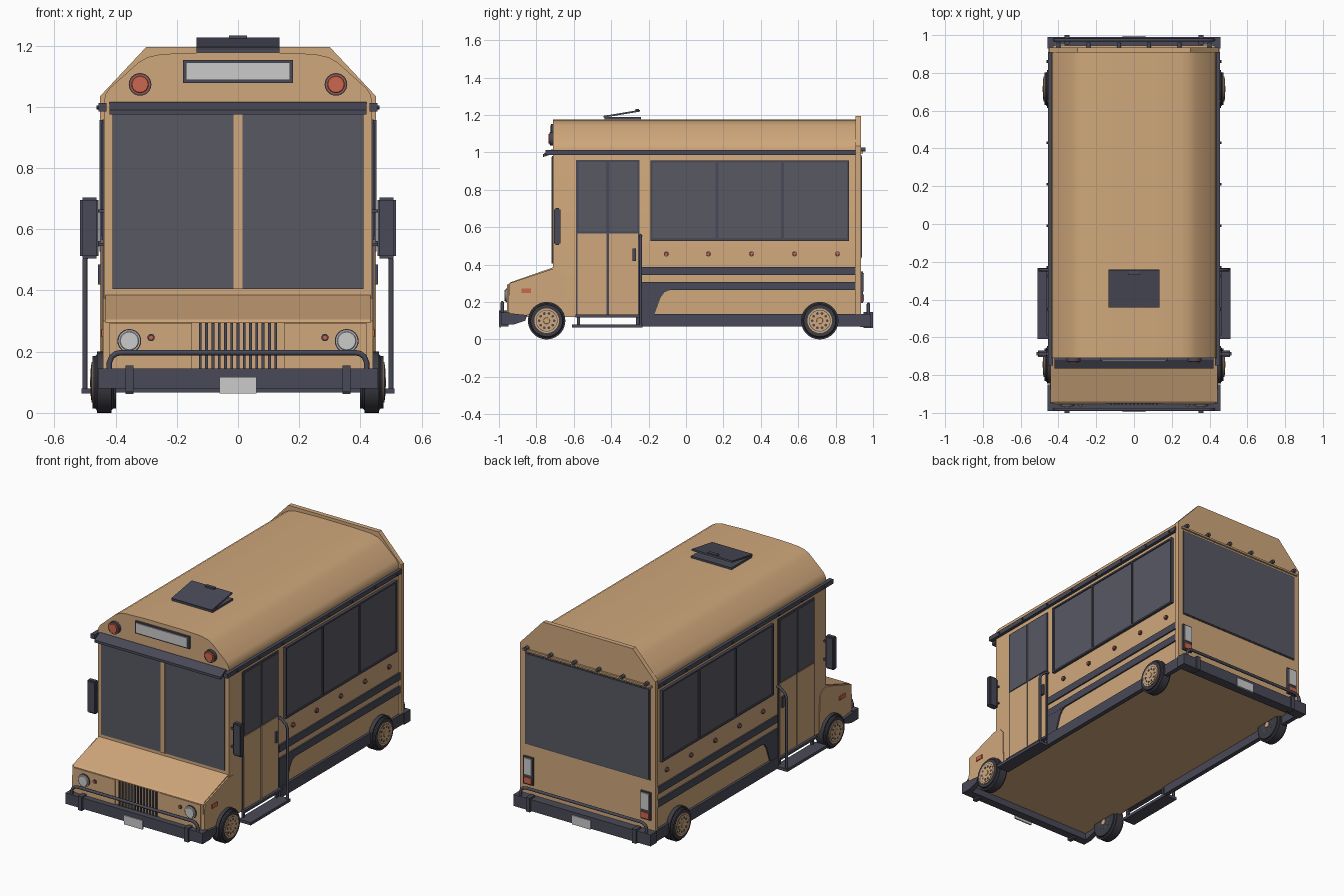
import bpy, bmesh, math
from mathutils import Matrix, Vector

if "Cube" in bpy.data.objects:
    bpy.data.objects.remove(bpy.data.objects["Cube"])


def material(name, rgb):
    m = bpy.data.materials.new(name)
    m.diffuse_color = (*rgb, 1)
    m.use_nodes = True
    m.node_tree.nodes["Principled BSDF"].inputs["Base Color"].default_value = m.diffuse_color
    return m


TAN = material("tan_paint", (0.63, 0.39, 0.20))
GLASS = material("dark_glass", (0.098, 0.098, 0.127))
TRIM = material("dark_trim", (0.068, 0.068, 0.098))
TYRE = material("tyre_rubber", (0.045, 0.045, 0.058))
RED = material("red_lens", (0.60, 0.135, 0.08))
PALE = material("pale_grey", (0.60, 0.60, 0.60))


def finish(name, bm, mat, mirror=False, smooth=False):
    bmesh.ops.recalc_face_normals(bm, faces=bm.faces)
    me = bpy.data.meshes.new(name)
    bm.to_mesh(me)
    bm.free()
    me.materials.append(mat)
    if smooth:
        for p in me.polygons:
            p.use_smooth = True
        me.set_sharp_from_angle(angle=math.radians(35))
    ob = bpy.data.objects.new(name, me)
    bpy.context.collection.objects.link(ob)
    if mirror:
        ob.modifiers.new("mirror", 'MIRROR').use_axis[0] = True
    return ob


def box(name, x, y, z, mat, mirror=False, bevel=0.0):
    bm = bmesh.new()
    bmesh.ops.create_cube(bm, size=1)
    for v in bm.verts:
        v.co = [(a + b) / 2 + c * (b - a) for (a, b), c in zip((x, y, z), v.co)]
    if bevel:
        bmesh.ops.bevel(bm, geom=bm.edges[:], offset=bevel, segments=2, affect='EDGES')
    return finish(name, bm, mat, mirror)


def prism(name, pts, axis, a, b, mat, mirror=False, smooth=False):
    """Extrude a profile along x (points are y,z) or y (points are x,z)."""
    bm = bmesh.new()
    put = (lambda p, d: (d, *p)) if axis == 'x' else (lambda p, d: (p[0], d, p[1]))
    face = bm.faces.new([bm.verts.new(put(p, a)) for p in pts])
    ext = bmesh.ops.extrude_face_region(bm, geom=[face])
    shift = Vector((b - a, 0, 0)) if axis == 'x' else Vector((0, b - a, 0))
    bmesh.ops.translate(bm, vec=shift, verts=[v for v in ext['geom'] if isinstance(v, bmesh.types.BMVert)])
    return finish(name, bm, mat, mirror, smooth)


def disc(name, centre, axis, r, depth, mat, mirror=False, seg=24, bevel=0.0):
    rot = Matrix.Rotation(math.pi / 2, 4, 'Y' if axis == 'x' else 'X')
    bm = bmesh.new()
    bmesh.ops.create_cone(bm, cap_ends=True, segments=seg, radius1=r, radius2=r, depth=depth)
    if bevel:
        rims = [e for e in bm.edges if abs(e.verts[0].co.z - e.verts[1].co.z) < 1e-5]
        bmesh.ops.bevel(bm, geom=rims, offset=bevel, segments=3, affect='EDGES')
    bmesh.ops.transform(bm, matrix=Matrix.Translation(centre) @ rot, verts=bm.verts)
    return finish(name, bm, mat, mirror, True)


def tube(name, pts, r, mat):
    cu = bpy.data.curves.new(name, 'CURVE')
    cu.dimensions, cu.bevel_depth, cu.bevel_resolution, cu.use_fill_caps = '3D', r, 2, True
    sp = cu.splines.new('POLY')
    sp.points.add(len(pts) - 1)
    for p, c in zip(sp.points, pts):
        p.co = (*c, 1)
    cu.materials.append(mat)
    ob = bpy.data.objects.new(name, cu)
    bpy.context.collection.objects.link(ob)
    bpy.context.view_layer.objects.active = ob
    ob.select_set(True)
    bpy.ops.object.convert(target='MESH')
    bpy.context.object.select_set(False)


S = 0.437  # half width of body

# Body shell with rounded roof, rear cap and hood
half = [(S, 0.12), (S, 1.02), (0.433, 1.04), (0.42, 1.06), (0.325, 1.145), (0.295, 1.162), (0.25, 1.172), (0.12, 1.177)]
prism("body", half + [(-x, z) for x, z in reversed(half)], 'y', -0.71, 0.91, TAN, smooth=True)
cap = [(0.45, 0.13), (0.45, 1.035), (0.30, 1.195)]
prism("rear_cap", cap + [(-x, z) for x, z in reversed(cap)], 'y', 0.907, 0.935, TAN)
prism("hood", [(-0.65, 0.12), (-0.65, 0.385), (-0.71, 0.385), (-0.94, 0.305), (-0.95, 0.295), (-0.95, 0.12)],
      'x', -0.432, 0.432, TAN)
prism("fender", [(-0.952, 0.13), (-0.945, 0.30), (-0.72, 0.375), (-0.67, 0.37), (-0.645, 0.34), (-0.64, 0.13)],
      'x', 0.43, 0.441, TAN, True)

# Windscreen, visor and gutters
box("windscreen", (0.014, 0.41), (-0.716, -0.70), (0.405, 0.98), GLASS, True)
box("windscreen_pillar", (-0.014, 0.014), (-0.719, -0.70), (0.405, 0.975), TAN)
prism("visor", [(-0.70, 1.015), (-0.72, 1.015), (-0.765, 0.99), (-0.765, 0.975), (-0.70, 0.995)], 'x', -0.42, 0.42, TRIM)
box("side_gutter", (0.43, 0.456), (-0.75, 0.91), (0.985, 1.012), TRIM, True)
for y in (-0.66, -0.45, -0.23, -0.01, 0.21, 0.43, 0.65, 0.86):
    disc("gutter_rivet", (0.458, y, 0.998), 'x', 0.007, 0.008, TRIM, True, 10)

# Destination sign and upper warning lamps
box("sign_frame", (-0.18, 0.18), (-0.722, -0.70), (1.078, 1.152), TRIM)
box("sign_panel", (-0.17, 0.17), (-0.727, -0.72), (1.087, 1.144), PALE)
disc("warning_lamp_ring", (0.32, -0.715, 1.073), 'y', 0.037, 0.025, TRIM, True)
disc("warning_lamp", (0.32, -0.725, 1.073), 'y', 0.032, 0.02, RED, True, bevel=0.006)

# Roof hatch, propped open
box("hatch_base", (-0.135, 0.135), (-0.435, -0.24), (1.165, 1.188), TRIM)
prism("hatch_lid", [(-0.44, 1.186), (-0.245, 1.218), (-0.247, 1.227), (-0.442, 1.195)], 'x', -0.135, 0.135, TRIM)
box("hatch_handle", (-0.03, 0.03), (-0.27, -0.25), (1.217, 1.233), TRIM)

# Folding doors
box("door_frame", (0.43, 0.443), (-0.588, -0.248), (0.125, 0.958), TRIM, True)
for y0, y1 in ((-0.580, -0.424), (-0.412, -0.256)):
    box("door_panel", (0.435, 0.447), (y0, y1), (0.132, 0.567), TAN, True)
    box("door_window", (0.435, 0.446), (y0 + 0.004, y1 - 0.004), (0.577, 0.948), GLASS, True)
box("door_handle", (0.44, 0.457), (-0.287, -0.267), (0.42, 0.485), TRIM, True)

# Entry steps and hand rails
box("lower_step", (0.43, 0.512), (-0.61, -0.232), (0.063, 0.08), TRIM, True)
box("upper_step", (0.43, 0.462), (-0.59, -0.235), (0.117, 0.132), TRIM, True)
for y in (-0.575, -0.26):
    box("step_bracket", (0.43, 0.445), (y - 0.008, y + 0.008), (0.075, 0.12), TRIM, True)
for s in (-1, 1):
    tube("hand_rail", [(s * x, -0.243, z) for x, z in
                       ((0.435, 0.555), (0.455, 0.553), (0.49, 0.525), (0.50, 0.50), (0.50, 0.07))], 0.008, TRIM)

# Side windows
box("side_window_frame", (0.43, 0.446), (-0.19, 0.872), (0.527, 0.957), TRIM, True)
for y0, y1 in ((-0.178, 0.157), (0.173, 0.508), (0.524, 0.860)):
    box("side_window", (0.435, 0.448), (y0, y1), (0.541, 0.945), GLASS, True)
for y in (-0.185, 0.165, 0.516, 0.867):
    box("window_post", (0.435, 0.453), (y - 0.005, y + 0.005), (0.527, 0.957), TRIM, True)
for z in (0.532, 0.952):
    box("window_rail", (0.435, 0.453), (-0.19, 0.872), (z - 0.005, z + 0.005), TRIM, True)

# Side stripes, skirt and marker lamps
for z in (0.343, 0.263):
    box("side_stripe", (0.43, 0.446), (-0.24, 0.908), (z, z + 0.043), TRIM, True)
prism("stripe_sweep", [(-0.24, 0.305), (-0.24, 0.13), (-0.17, 0.13), (-0.135, 0.225), (-0.115, 0.252), (-0.08, 0.266),
                       (-0.08, 0.305)], 'x', 0.43, 0.445, TRIM, True)
box("side_skirt", (0.425, 0.452), (-0.24, 0.94), (0.07, 0.136), TRIM, True)
for y in (-0.105, 0.12, 0.35, 0.58, 0.81):
    disc("side_marker_ring", (0.439, y, 0.457), 'x', 0.014, 0.012, TRIM, True, 16)
    disc("side_marker", (0.443, y, 0.457), 'x', 0.011, 0.016, RED, True, 16, 0.003)
box("hood_marker", (0.437, 0.446), (-0.88, -0.828), (0.248, 0.272), RED, True)

# Mirrors on arms
box("mirror", (0.455, 0.516), (-0.705, -0.67), (0.505, 0.703), TRIM, True, 0.008)
for z in (0.55, 0.66):
    box("mirror_arm", (0.43, 0.46), (-0.692, -0.682), (z - 0.005, z + 0.005), TRIM, True)

# Front face: lamp panels, grille, headlights
box("front_panel", (0.15, 0.42), (-0.956, -0.94), (0.14, 0.293), TAN, True)
for i in range(13):
    x = (i - 6) * 0.0205
    box("grille_bar", (x - 0.0045, x + 0.0045), (-0.957, -0.94), (0.14, 0.293), TRIM)
disc("headlight_ring", (0.355, -0.955, 0.235), 'y', 0.039, 0.012, TRIM, True)
disc("headlight", (0.355, -0.96, 0.235), 'y', 0.035, 0.02, PALE, True, bevel=0.006)
disc("indicator_ring", (0.284, -0.955, 0.246), 'y', 0.012, 0.012, TRIM, True, 16)
disc("indicator", (0.284, -0.96, 0.246), 'y', 0.008, 0.012, RED, True, 16)

# Rear face: window, clearance lamps and tail lamps
box("rear_window_frame", (-0.417, 0.417), (0.92, 0.938), (0.433, 0.985), TRIM)
box("rear_window", (-0.41, 0.41), (0.93, 0.941), (0.44, 0.978), GLASS)
box("rear_gutter", (-0.43, 0.43), (0.93, 0.946), (0.995, 1.006), TAN)
for x in (0.08, 0.24, 0.40):
    disc("rear_clearance_lamp", (x, 0.947, 1.015), 'y', 0.011, 0.026, TRIM, True, 14)
box("tail_lamp_frame", (0.358, 0.424), (0.93, 0.946), (0.195, 0.362), TRIM, True)
box("tail_lamp", (0.365, 0.417), (0.94, 0.953), (0.255, 0.355), PALE, True)
box("brake_lamp", (0.365, 0.417), (0.94, 0.953), (0.203, 0.24), RED, True)

# Bumpers, push bars, overriders and blank plates
box("front_bumper", (-0.457, 0.457), (-0.99, -0.94), (0.08, 0.145), TRIM)
prism("front_bumper_wrap", [(-0.99, 0.08), (-0.99, 0.145), (-0.85, 0.13), (-0.86, 0.10), (-0.92, 0.08)],
      'x', 0.425, 0.457, TRIM, True)
box("rear_bumper", (-0.457, 0.457), (0.93, 0.99), (0.067, 0.136), TRIM)
for end, y, z in (("front", -0.982, 0.0), ("rear", 0.975, -0.008)):
    arc = [(0.42, 0.14), (0.42, 0.165), (0.413, 0.183), (0.398, 0.194), (0.38, 0.197)]
    tube(end + "_push_bar", [(x, y, h + z) for x, h in arc] + [(-x, y, h + z) for x, h in reversed(arc)], 0.009, TRIM)
    d = math.copysign(1, y)
    out = sorted((d * 0.95, d * 1.0))
    box(end + "_overrider", (0.341, 0.367), out, (0.07 + z, 0.155 + z), TRIM, True)
    box(end + "_plate", (-0.061, 0.061), sorted((d * 0.988, d * 0.996)), (0.064, 0.118), PALE)

# Wheels with pierced hubs
for y in (-0.745, 0.715):
    disc("tyre", (0.437, y, 0.10), 'x', 0.10, 0.076, TYRE, True, 40, 0.014)
    disc("wheel_rim", (0.44, y, 0.10), 'x', 0.066, 0.078, TAN, True, 32)
    disc("wheel_recess", (0.44, y, 0.10), 'x', 0.058, 0.079, TRIM, True, 32)
    disc("wheel_face", (0.44, y, 0.10), 'x', 0.055, 0.081, TAN, True, 32)
    disc("wheel_hub", (0.44, y, 0.10), 'x', 0.02, 0.088, TAN, True, 20, 0.004)
    for k in range(10):
        a = k * math.tau / 10
        disc("wheel_hole", (0.44, y + 0.04 * math.cos(a), 0.10 + 0.04 * math.sin(a)), 'x', 0.0075, 0.083, TRIM, True, 10)
